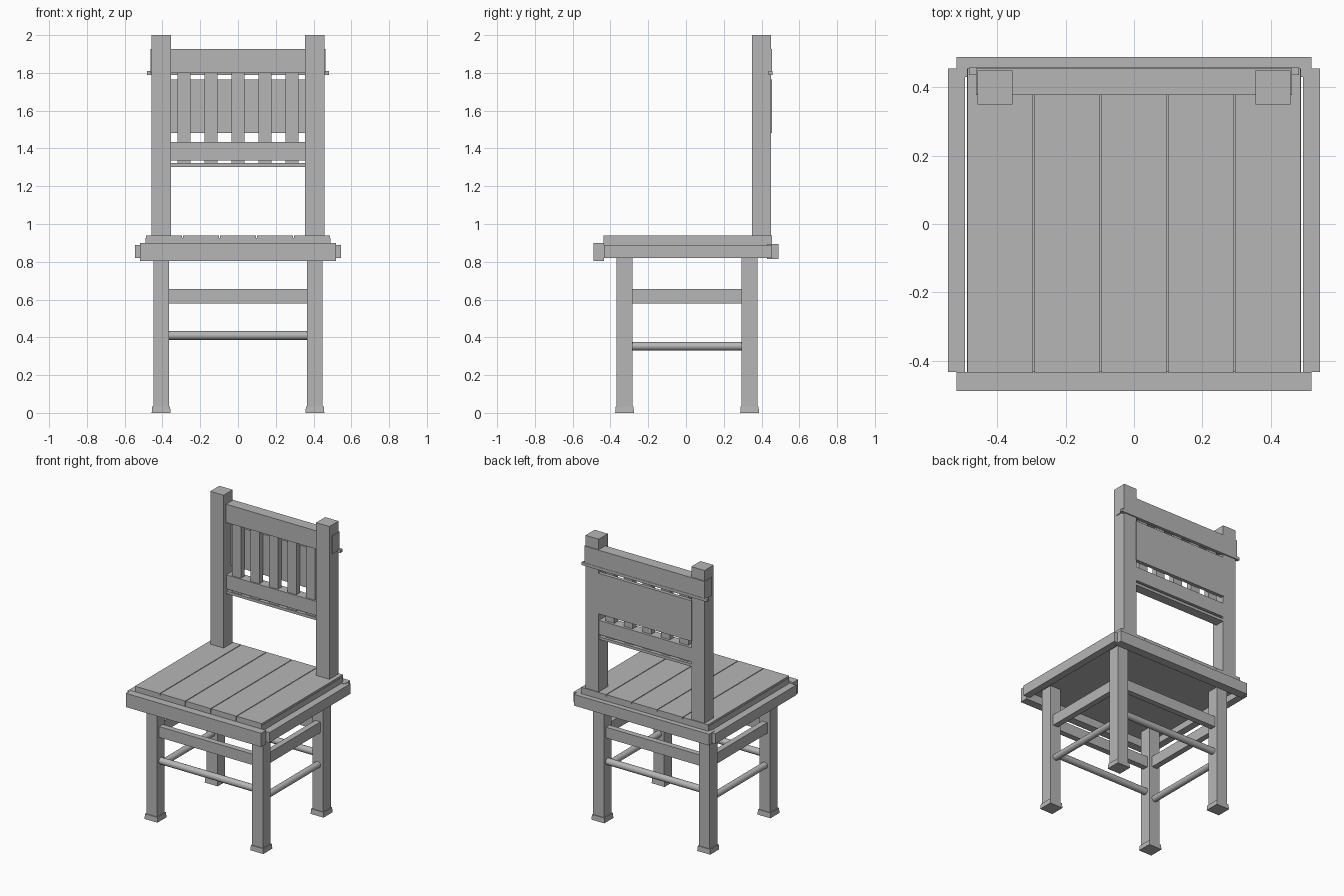
import bpy
import math

cube = bpy.data.objects.get("Cube")
if cube:
    bpy.data.objects.remove(cube, do_unlink=True)

GREY = (0.47, 0.47, 0.47, 1)
mat = bpy.data.materials.new("plain grey")
mat.use_nodes = True
mat.diffuse_color = GREY
mat.node_tree.nodes["Principled BSDF"].inputs["Base Color"].default_value = GREY


def box(name, x, y, z, top=1.0):
    """Box between (min, max) pairs; top scales the upper face."""
    bpy.ops.mesh.primitive_cube_add(size=1)
    ob = bpy.context.object
    ob.name = name
    for v in ob.data.vertices:
        s = top if v.co.z > 0 else 1
        v.co = [(a + b) / 2 + c * (b - a) * k
                for (a, b), c, k in zip((x, y, z), v.co, (s, s, 1))]
    ob.data.materials.append(mat)
    return ob


def rod(name, centre, length, radius, along_x):
    turn = (0, math.pi / 2, 0) if along_x else (math.pi / 2, 0, 0)
    bpy.ops.mesh.primitive_cylinder_add(vertices=20, radius=radius, depth=length,
                                        location=centre, rotation=turn)
    ob = bpy.context.object
    ob.name = name
    ob.data.materials.append(mat)
    bpy.ops.object.shade_smooth_by_angle()


def around(c, half):
    return (c - half, c + half)


LEG_X, FRONT_Y, BACK_Y = 0.407, -0.325, 0.337
MID_Y = (FRONT_Y + BACK_Y) / 2
SPAN_Y = BACK_Y - FRONT_Y

# Legs, feet, back posts and side pieces
for side, sx in (("left", 1), ("right", -1)):
    x = sx * LEG_X
    for end, y in (("front", FRONT_Y), ("back", BACK_Y)):
        box(f"{end}_{side}_leg", around(x, 0.041), around(y, 0.042), (0.02, 0.87))
        box(f"{end}_{side}_foot", around(x, 0.05), around(y, 0.05), (0, 0.035), 0.94)
    box(f"{side}_back_post", around(x, 0.051), (0.35, 0.45), (0.9, 2.0))
    box(f"{side}_stretcher", around(x, 0.02), around(MID_Y, SPAN_Y / 2), (0.58, 0.655))
    rod(f"{side}_rod", (x, MID_Y, 0.353), SPAN_Y, 0.022, False)
    box(f"{side}_apron", around(sx * 0.52, 0.025), (-0.433, 0.456), (0.82, 0.89))

# Front and back stretchers
for end, y in (("front", FRONT_Y), ("back", BACK_Y)):
    box(f"{end}_stretcher", (-LEG_X, LEG_X), around(y, 0.02), (0.58, 0.655))
    rod(f"{end}_rod", (0, y, 0.41), 2 * LEG_X, 0.023, True)

# Seat frame, base board and planks
box("front_apron", (-0.52, 0.52), (-0.49, -0.434), (0.805, 0.9))
box("back_apron", (-0.52, 0.52), (0.43, 0.49), (0.815, 0.893))
box("seat_base", (-0.49, 0.49), (-0.434, 0.455), (0.86, 0.925))
for i in range(5):
    box(f"seat_plank_{i + 1}", around((i - 2) * 0.196, 0.0955), (-0.436, 0.456), (0.9, 0.938))

# Backrest rails, panel and slats
box("top_rail", (-0.463, 0.463), (0.378, 0.456), (1.8, 1.927))
box("back_batten", (-0.483, 0.483), (0.436, 0.458), (1.79, 1.81))
box("back_panel", (-0.36, 0.36), (0.43, 0.454), (1.483, 1.765))
box("lower_rail", (-0.36, 0.36), (0.38, 0.448), (1.337, 1.435))
box("bottom_bar", (-0.36, 0.36), (0.382, 0.448), (1.303, 1.322))
for i in range(5):
    box(f"back_slat_{i + 1}", around((i - 2) * 0.1425, 0.034), (0.39, 0.43), (1.31, 1.81))
